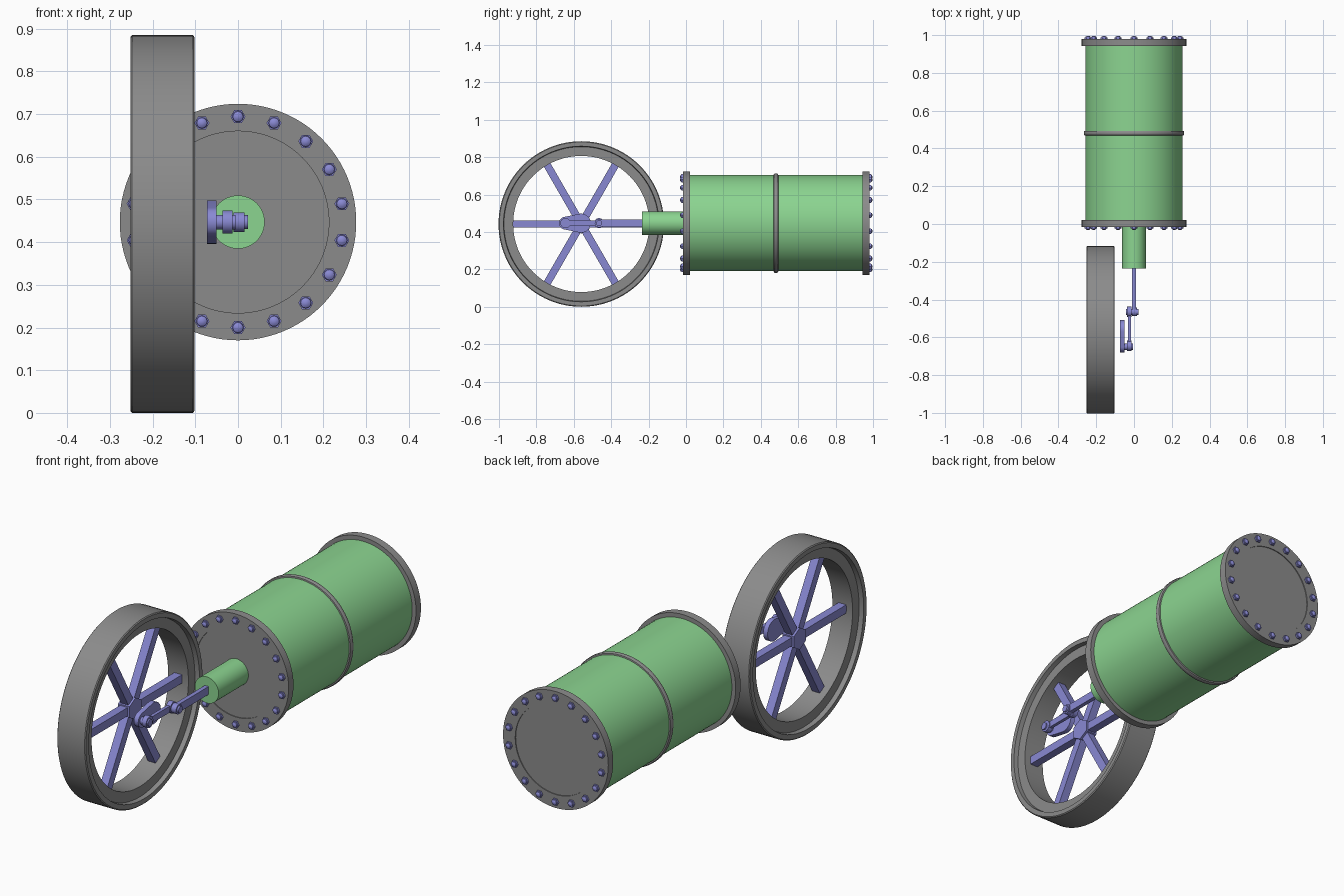
import bpy, bmesh, math
from mathutils import Matrix, Vector

if "Cube" in bpy.data.objects:
    bpy.data.objects.remove(bpy.data.objects["Cube"])

AXIS_Z = 0.447                   # cylinder centre line
WHEEL = Vector((-0.177, -0.56, 0.4425))


def material(name, rgb):
    m = bpy.data.materials.new(name)
    m.diffuse_color = (*rgb, 1)
    m.use_nodes = True
    m.node_tree.nodes["Principled BSDF"].inputs["Base Color"].default_value = m.diffuse_color
    return m


GREEN = material("green_paint", (0.26, 0.66, 0.28))
GREY = material("grey_iron", (0.26, 0.26, 0.26))
BLUE = material("blue_steel", (0.25, 0.25, 0.65))

# Turn the local z axis to point along x or y
ROT = {"x": Matrix.Rotation(math.pi / 2, 4, "Y"),
       "y": Matrix.Rotation(-math.pi / 2, 4, "X")}


def finish(bm, name, mat, smooth=True):
    bmesh.ops.recalc_face_normals(bm, faces=bm.faces)
    me = bpy.data.meshes.new(name)
    bm.to_mesh(me)
    bm.free()
    me.materials.append(mat)
    ob = bpy.data.objects.new(name, me)
    bpy.context.collection.objects.link(ob)
    if smooth:
        bpy.ops.object.select_all(action="DESELECT")
        ob.select_set(True)
        bpy.context.view_layer.objects.active = ob
        bpy.ops.object.shade_smooth_by_angle(angle=math.radians(32))
    return ob


def add_lathe(bm, profile, matrix, sides, closed=False):
    """Turn (radius, height) points; open profiles get flat caps."""
    rings = []
    for r, t in profile:
        rings.append([bm.verts.new(matrix @ Vector((r * math.cos(2 * math.pi * i / sides),
                                                    r * math.sin(2 * math.pi * i / sides), t)))
                      for i in range(sides)])
    pairs = list(zip(rings, rings[1:]))
    if closed:
        pairs.append((rings[-1], rings[0]))
    for a, b in pairs:
        for i in range(sides):
            j = (i + 1) % sides
            bm.faces.new((a[i], a[j], b[j], b[i]))
    if not closed:
        bm.faces.new(rings[0])
        bm.faces.new(rings[-1])


def lathe(name, mat, profile, origin, axis, sides=72, closed=False):
    bm = bmesh.new()
    add_lathe(bm, profile, Matrix.Translation(origin) @ ROT[axis], sides, closed)
    return finish(bm, name, mat)


def add_box(bm, size, matrix):
    bmesh.ops.create_cube(bm, size=1, matrix=matrix @ Matrix.Diagonal((*size, 1)))


def link_plate(name, mat, x0, x1, circles, z):
    """Plate wrapped around two circles (y, radius), thick along x."""
    bm = bmesh.new()
    for y, r in circles:
        for i in range(32):
            a = 2 * math.pi * i / 32
            for x in (x0, x1):
                bm.verts.new((x, y + r * math.cos(a), z + r * math.sin(a)))
    res = bmesh.ops.convex_hull(bm, input=bm.verts)
    bmesh.ops.delete(bm, geom=[v for v in bm.verts if not v.link_faces], context="VERTS")
    bmesh.ops.dissolve_limit(bm, angle_limit=0.01, verts=bm.verts, edges=bm.edges)
    return finish(bm, name, mat)


def pin(name, x0, x1, y, r):
    return lathe(name, BLUE, [(r, x0), (r, x1)], (0, y, AXIS_Z), "x", 24)


# Main cylinder, middle band and piston sleeve
centre = (0, 0, AXIS_Z)
lathe("cylinder_body", GREEN, [(0.257, 0.01), (0.257, 0.96)], centre, "y", 96)
lathe("middle_band", GREY, [(0.255, 0.468), (0.263, 0.470), (0.266, 0.476), (0.266, 0.486),
                            (0.263, 0.492), (0.255, 0.494)], centre, "y", 96)
lathe("piston_sleeve", GREEN, [(0.0625, -0.235), (0.0625, 0.0)], centre, "y", 48)

# End flanges with a shallow recessed cover and a ring of bolts
for label, face, out in (("front", -0.015, -1), ("rear", 0.98, 1)):
    lathe(label + "_flange", GREY,
          [(0.277, face - out * 0.037), (0.277, face), (0.213, face), (0.213, face - out * 0.004)],
          centre, "y", 96)
    bm = bmesh.new()
    for i in range(18):
        a = 2 * math.pi * i / 18
        place = (Matrix.Translation((0.247 * math.sin(a), face, AXIS_Z + 0.247 * math.cos(a)))
                 @ ROT["y"])
        add_lathe(bm, [(0.0175, -out * 0.003), (0.0175, out * 0.008)], place, 6)
        add_lathe(bm, [(0.0135, out * 0.007), (0.012, out * 0.012), (0.007, out * 0.0155),
                       (0.002, out * 0.0165)], place, 12)
    finish(bm, label + "_bolts", BLUE)

# Flywheel rim with stepped sides
half = 0.075
side = [(0.364, half - 0.022), (0.413, half - 0.022), (0.416, half),
        (0.438, half), (0.4425, half - 0.004)]
rim = side + [(r, -t) for r, t in reversed(side)]
lathe("flywheel_rim", GREY, rim, WHEEL, "x", 96, closed=True)

# Six spokes and a six-sided hub
bm = bmesh.new()
for i in range(6):
    turn = Matrix.Translation(WHEEL) @ Matrix.Rotation(i * math.pi / 3, 4, "X")
    add_box(bm, (0.04, 0.367, 0.04), turn @ Matrix.Translation((0, 0.1835, 0)))
finish(bm, "flywheel_spokes", BLUE, smooth=False)
lathe("flywheel_hub", BLUE, [(0.052, -0.03), (0.052, 0.03)], WHEEL, "x", 6)

# Crank web and crank pin
link_plate("crank_web", BLUE, -0.073, -0.05, [(-0.56, 0.051), (-0.645, 0.034)], AXIS_Z)
pin("crank_pin", -0.06, -0.006, -0.65, 0.017)

# Connecting rod with round eyes
link_plate("connecting_rod", BLUE, -0.033, -0.017, [(-0.65, 0.015), (-0.465, 0.015)], AXIS_Z)
for label, y in (("crank", -0.645), ("piston", -0.465)):
    pin(label + "_rod_eye", -0.036, -0.013, y, 0.027)

# Piston rod, its eye and the cross pin
bm = bmesh.new()
add_box(bm, (0.02, 0.245, 0.038), Matrix.Translation((0, -0.3475, AXIS_Z)))
finish(bm, "piston_rod", BLUE, smooth=False)
pin("piston_rod_eye", -0.011, 0.015, -0.465, 0.023)
pin("cross_pin", -0.042, 0.024, -0.465, 0.016)
